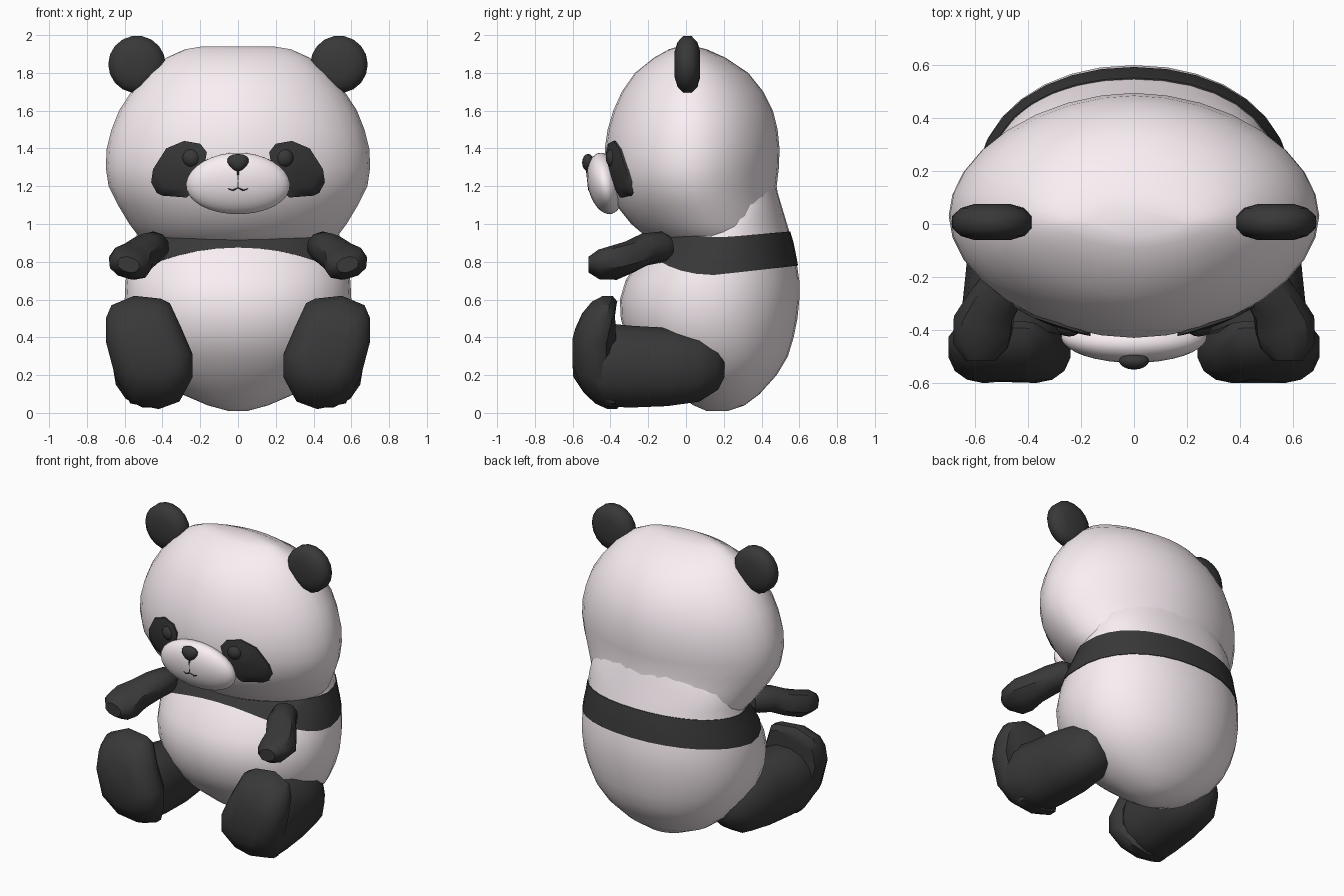
import bpy, bmesh, math
from mathutils import Vector, Matrix

if "Cube" in bpy.data.objects:
    bpy.data.objects.remove(bpy.data.objects["Cube"])

def material(name, rgb):
    m = bpy.data.materials.new(name)
    m.diffuse_color = (*rgb, 1)
    m.use_nodes = True
    m.node_tree.nodes["Principled BSDF"].inputs["Base Color"].default_value = m.diffuse_color
    return m

WHITE = material("pale_fur", (0.96, 0.87, 0.91))
DARK = material("dark_fur", (0.04, 0.04, 0.04))

def finish(name, bm, mat, mirror=False, angle=60):
    bmesh.ops.recalc_face_normals(bm, faces=bm.faces)
    me = bpy.data.meshes.new(name)
    bm.to_mesh(me)
    bm.free()
    me.materials.append(mat)
    ob = bpy.data.objects.new(name, me)
    bpy.context.collection.objects.link(ob)
    if mirror:
        ob.modifiers.new("mirror", "MIRROR").use_mirror_merge = False
    bpy.ops.object.select_all(action='DESELECT')
    ob.select_set(True)
    bpy.context.view_layer.objects.active = ob
    bpy.ops.object.shade_smooth_by_angle(angle=math.radians(angle))
    return ob

def loft(name, rings, mat, mirror=False, angle=60, closed=False):
    bm = bmesh.new()
    vs = [[bm.verts.new(p) for p in r] for r in rings]
    n = len(vs[0])
    pairs = list(zip(vs, vs[1:])) + ([(vs[-1], vs[0])] if closed else [])
    for a, b in pairs:
        for i in range(n):
            j = (i + 1) % n
            bm.faces.new((a[i], a[j], b[j], b[i]))
    if not closed:
        bm.faces.new(vs[0])
        bm.faces.new(vs[-1])
    return finish(name, bm, mat, mirror, angle)

def oval(n, e=2.0):
    """Unit superellipse points."""
    pts = []
    for i in range(n):
        c, s = math.cos(math.tau * i / n), math.sin(math.tau * i / n)
        pts.append((math.copysign(abs(c) ** (2 / e), c), math.copysign(abs(s) ** (2 / e), s)))
    return pts

def row_at(rows, z):
    for a, b in zip(rows, rows[1:]):
        if a[0] <= z <= b[0]:
            t = (z - a[0]) / (b[0] - a[0])
            return [p + (q - p) * t for p, q in zip(a, b)]

def row_point(rows, z, u, grow=0.0):
    _, w, f, b = row_at(rows, z)
    return ((w + grow) * u[0], (f + b) / 2 + ((b - f) / 2 + grow) * u[1], z)

def ellipsoid(name, loc, r, mat, tilt=0.0, mirror=False, taper=0.0, seg=24):
    bm = bmesh.new()
    bmesh.ops.create_uvsphere(bm, u_segments=seg, v_segments=seg // 2, radius=1)
    for v in bm.verts:
        v.co.x *= 1 + taper * v.co.z
    bm.transform(Matrix.Translation(loc) @ Matrix.Rotation(tilt, 4, 'X') @ Matrix.Diagonal((*r, 1)))
    return finish(name, bm, mat, mirror)

# Head and body: rows of (z, half width, front y, back y)
HEAD = [(0.91, 0.49, -0.17, 0.50), (0.94, 0.53, -0.22, 0.51), (1.0, 0.575, -0.29, 0.51), (1.1, 0.635, -0.37, 0.495),
        (1.2, 0.685, -0.41, 0.48), (1.3, 0.70, -0.43, 0.492), (1.4, 0.695, -0.43, 0.495),
        (1.5, 0.67, -0.415, 0.485), (1.6, 0.63, -0.385, 0.46), (1.7, 0.565, -0.34, 0.41),
        (1.8, 0.48, -0.27, 0.33), (1.88, 0.38, -0.17, 0.21), (1.925, 0.28, -0.09, 0.11), (1.94, 0.19, -0.04, 0.05)]
BODY = [(0.01, 0.05, 0.11, 0.22), (0.04, 0.16, 0.04, 0.31), (0.1, 0.30, -0.05, 0.39), (0.2, 0.43, -0.17, 0.48),
        (0.3, 0.51, -0.26, 0.54), (0.4, 0.56, -0.32, 0.57), (0.5, 0.59, -0.345, 0.59), (0.6, 0.60, -0.35, 0.6),
        (0.7, 0.595, -0.32, 0.6), (0.8, 0.575, -0.26, 0.585), (0.9, 0.545, -0.19, 0.565), (1.0, 0.525, -0.1, 0.535),
        (1.1, 0.50, -0.03, 0.505), (1.2, 0.42, 0.03, 0.475)]
HE, BE = 1.88, 2.1
loft("head", [[row_point(HEAD, r[0], u) for u in oval(32, HE)] for r in HEAD], WHITE)
loft("body", [[row_point(BODY, r[0], u) for u in oval(32, BE)] for r in BODY], WHITE)

# Chest band, narrow at the front and wide at the back
def band_ring(t, grow):
    ring = []
    for u in oval(32, BE):
        s = u[1]
        low = 0.73 + (0.05 * s if s > 0 else 0.145 * s * s)
        high = 0.93 + (0.03 * s if s > 0 else -0.015 * s)
        ring.append(row_point(BODY, low + (high - low) * t, u, grow))
    return ring
loft("chest_band", [band_ring(t, 0.005) for t in (0, 0.33, 0.66, 1)] + [band_ring(1, -0.015), band_ring(0, -0.015)],
     DARK, closed=True)

# Ears: rounded upright discs
loft("ears", [[(0.535 + r * c, y, 1.845 + r * s) for c, s in oval(18)]
              for y, r in ((-0.06, 0.07), (-0.045, 0.12), (-0.015, 0.152), (0.03, 0.152), (0.06, 0.12), (0.075, 0.07))],
     DARK, mirror=True)

# Eye patches draped over the face
def face_y(x, z):
    _, w, f, b = row_at(HEAD, z)
    return (f + b) / 2 - (b - f) / 2 * (1 - (x / w) ** HE) ** (1 / HE)
PATCH = [(0.165, 1.38), (0.20, 1.425), (0.285, 1.44), (0.38, 1.40), (0.45, 1.29), (0.46, 1.22),
         (0.43, 1.165), (0.40, 1.15), (0.27, 1.14), (0.19, 1.24)]
def patch_ring(k, off):
    pts = [(0.31 + (x - 0.31) * k, 1.29 + (z - 1.29) * k) for x, z in PATCH]
    return [(x, face_y(x, z) - off, z) for x, z in pts]
loft("eye_patches", [patch_ring(1, -0.02)] + [patch_ring(k, 0.01) for k in (1, 0.7, 0.4, 0.1)], DARK, mirror=True)

# Eyes, muzzle, nose
ellipsoid("eyes", (0.245, -0.385, 1.35), (0.05, 0.04, 0.05), DARK, mirror=True, seg=16)
ellipsoid("muzzle", (0, -0.428, 1.215), (0.275, 0.093, 0.165), WHITE, tilt=0.2, taper=-0.06, seg=32)
ellipsoid("nose", (0, -0.518, 1.325), (0.055, 0.032, 0.046), DARK, taper=0.3, seg=16)

# Mouth: a short line and a shallow curve
cu = bpy.data.curves.new("mouth", 'CURVE')
cu.dimensions = '3D'
cu.bevel_depth = 0.005
cu.bevel_resolution = 1
for pts in ([(0, -0.526, 1.29), (0, -0.515, 1.19)],
            [(-0.055, -0.511, 1.19), (-0.03, -0.512, 1.178), (0, -0.515, 1.192),
             (0.03, -0.512, 1.178), (0.055, -0.511, 1.19)]):
    sp = cu.splines.new('POLY')
    sp.points.add(len(pts) - 1)
    for p, q in zip(sp.points, pts):
        p.co = (*q, 1)
cu.materials.append(DARK)
bpy.context.collection.objects.link(bpy.data.objects.new("mouth", cu))

# Arms: faceted tubes with wider paws, rows of (x, y, z, radius across, radius up)
ARM = [(0.43, -0.08, 0.885, 0.05, 0.05), (0.44, -0.12, 0.88, 0.08, 0.08), (0.48, -0.22, 0.865, 0.092, 0.085),
       (0.535, -0.30, 0.825, 0.10, 0.085), (0.57, -0.38, 0.795, 0.12, 0.088), (0.58, -0.46, 0.785, 0.108, 0.075),
       (0.58, -0.515, 0.785, 0.06, 0.04)]
arm_rings = []
for i, a in enumerate(ARM):
    d = Vector(ARM[min(i + 1, len(ARM) - 1)][:3]) - Vector(ARM[max(i - 1, 0)][:3])
    side = (d.cross(Vector((0, 0, 1))).normalized() + Vector((0, 0, 0.3)) * -1).normalized()
    up = side.cross(d).normalized()
    arm_rings.append([Vector(a[:3]) + side * a[3] * c + up * a[4] * s for c, s in oval(10, 2.2)])
loft("arms", arm_rings, DARK, mirror=True, angle=40)

# Legs: thick tubes, rows of (y, centre x, centre z, half width, half height)
LEG = [(0.205, 0.42, 0.25, 0.06, 0.06), (0.17, 0.42, 0.245, 0.115, 0.125), (0.07, 0.43, 0.24, 0.17, 0.185),
       (-0.1, 0.44, 0.243, 0.187, 0.212), (-0.3, 0.455, 0.245, 0.193, 0.222), (-0.42, 0.465, 0.255, 0.20, 0.225),
       (-0.5, 0.47, 0.265, 0.18, 0.19)]
loft("legs", [[(cx + rx * c, y, cz + rz * s) for c, s in oval(14, 2.2)] for y, cx, cz, rx, rz in LEG],
     DARK, mirror=True)

# Feet: upright soles leaning outward, rows of (y at base, scale)
SOLE = [(0.55, 0.62), (0.67, 0.57), (0.70, 0.50), (0.70, 0.38), (0.65, 0.19), (0.57, 0.05), (0.42, 0.02),
        (0.31, 0.06), (0.24, 0.19), (0.24, 0.31), (0.30, 0.45), (0.36, 0.58), (0.41, 0.605)]
def sole_ring(y, k):
    pts = [(0.47 + (x - 0.47) * k, 0.31 + (z - 0.31) * k) for x, z in SOLE]
    return [(x, y + 0.3 * max(0, z - 0.4) + 0.5 * max(0, 0.2 - z), z) for x, z in pts]
loft("feet", [sole_ring(y, k) for y, k in ((-0.60, 0.45), (-0.588, 0.7), (-0.555, 0.9), (-0.505, 1), (-0.455, 1), (-0.42, 0.9))],
     DARK, mirror=True, angle=40)
